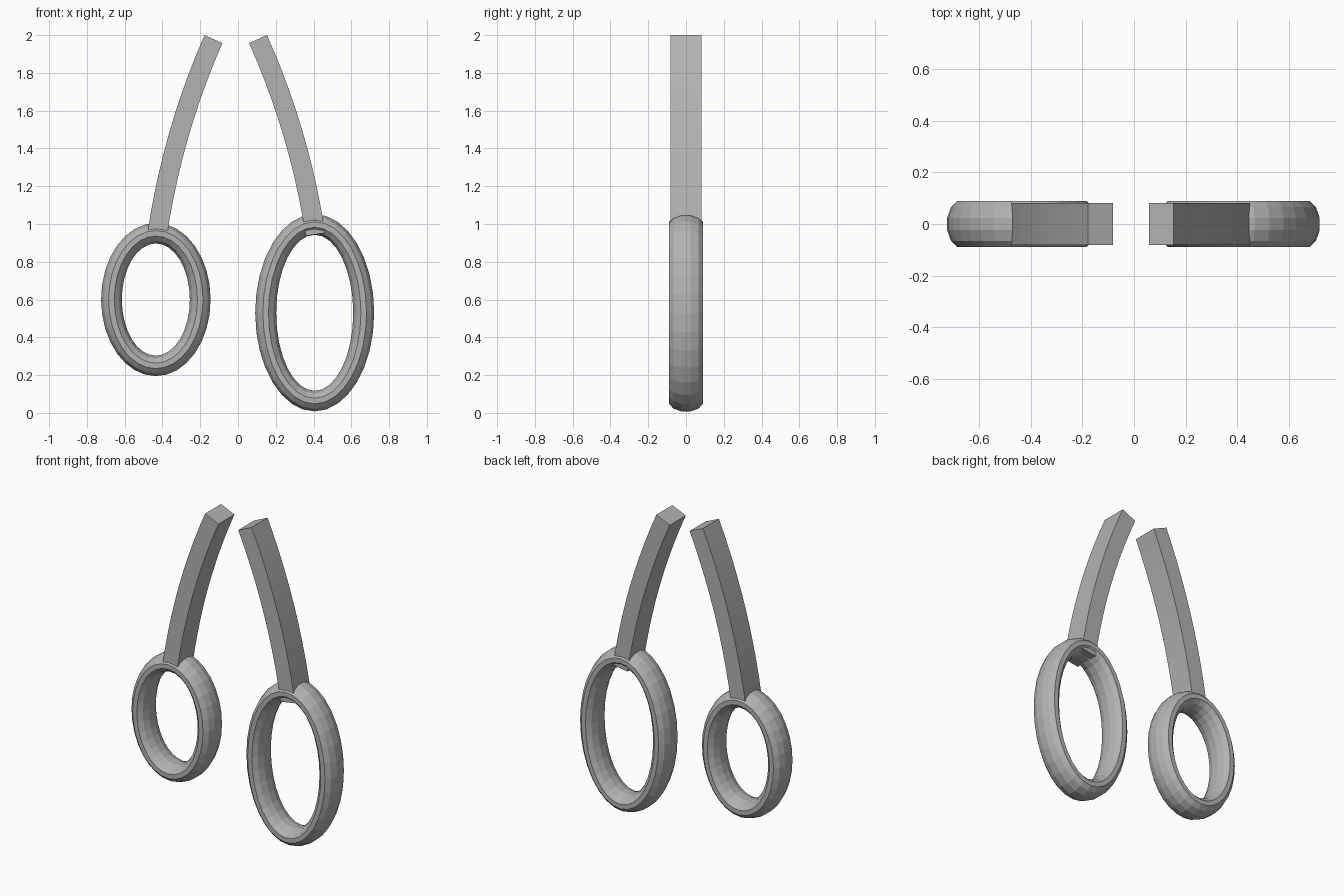
import bpy, bmesh
from math import sin, cos, tan, pi, radians
from mathutils import Vector

cube = bpy.data.objects.get("Cube")
if cube:
    bpy.data.objects.remove(cube, do_unlink=True)

grey = bpy.data.materials.new("plain grey")
grey.use_nodes = True
COLOUR = (0.45, 0.45, 0.45, 1)
grey.diffuse_color = COLOUR
grey.node_tree.nodes["Principled BSDF"].inputs["Base Color"].default_value = COLOUR


def skin(name, sections, closed):
    """Join a row of equal cross-sections into a flat-shaded solid."""
    bm = bmesh.new()
    rings = [[bm.verts.new(p) for p in s] for s in sections]
    n = len(rings[0])
    pairs = list(zip(rings, rings[1:]))
    if closed:
        pairs.append((rings[-1], rings[0]))
    else:
        bm.faces.new(rings[0])
        bm.faces.new(rings[-1])
    for a, b in pairs:
        for i in range(n):
            j = (i + 1) % n
            bm.faces.new((a[i], a[j], b[j], b[i]))
    bmesh.ops.recalc_face_normals(bm, faces=bm.faces)
    mesh = bpy.data.meshes.new(name)
    bm.to_mesh(mesh)
    bm.free()
    mesh.materials.append(grey)
    obj = bpy.data.objects.new(name, mesh)
    bpy.context.collection.objects.link(obj)
    return obj


def finger_ring(name, x, z, outer, inner, depth=0.09, steps=32, sides=12):
    """Oval hoop with a rounded section that is deeper than it is thick."""
    grow = 1 / cos(pi / sides)
    sections = []
    for s in range(steps):
        a = 2 * pi * s / steps
        section = []
        for k in range(sides):
            t = 2 * pi * (k + 0.5) / sides
            u = cos(t) * grow
            rx, rz = [(o + i) / 2 + u * (o - i) / 2 for o, i in zip(outer, inner)]
            section.append((x + rx * cos(a), sin(t) * grow * depth, z + rz * sin(a)))
        sections.append(section)
    return skin(name, sections, True)


def handle_arm(name, start, end, side, width=0.104, depth=0.081, steps=10):
    """Square bar bent along a shallow arc that bulges outwards."""
    a, b = Vector((start[0], 0, start[1])), Vector((end[0], 0, end[1]))
    chord = b - a
    out = Vector((chord.z, 0, -chord.x)) * side
    control = (a + b) / 2 + out * 0.5 * tan(radians(7.7))
    sections = []
    for s in range(steps + 1):
        t = s / steps
        p = a * (1 - t) ** 2 + control * 2 * t * (1 - t) + b * t ** 2
        d = ((control - a) * (1 - t) + (b - control) * t).normalized()
        across = Vector((d.z, 0, -d.x)) * width / 2
        deep = Vector((0, depth, 0))
        sections.append([p - across - deep, p + across - deep,
                         p + across + deep, p - across + deep])
    return skin(name, sections, False)


# Small ring and arm on the right, large ring and arm on the left
finger_ring("right_ring", -0.435, 0.60, (0.29, 0.405), (0.18, 0.297))
finger_ring("left_ring", 0.406, 0.53, (0.315, 0.522), (0.204, 0.413))
handle_arm("right_arm", (-0.43, 0.93), (-0.130, 1.979), -1)
handle_arm("left_arm", (0.410, 0.945), (0.106, 1.979), 1)
